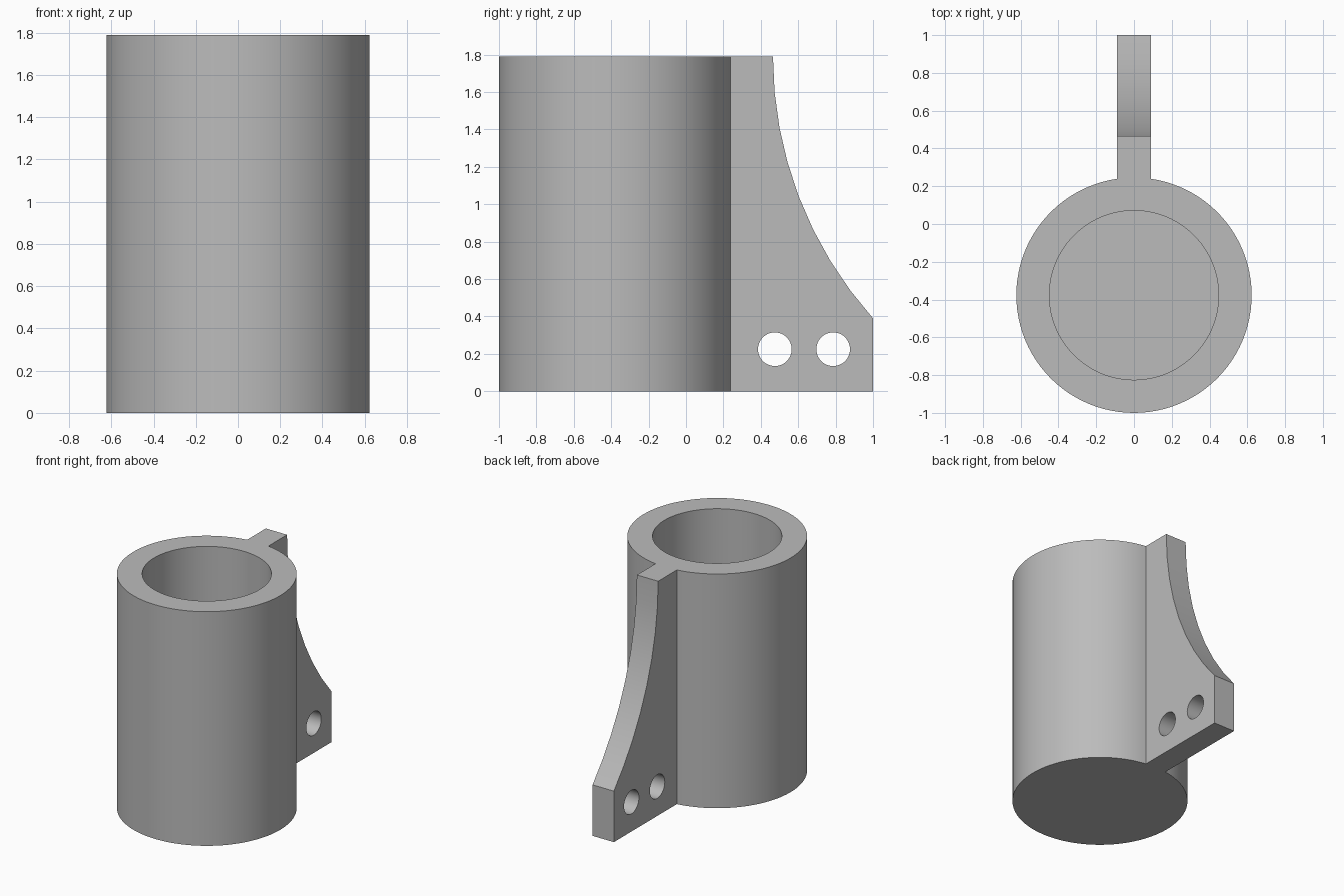
import bpy, bmesh
from math import sin, cos, pi, asin, radians
from mathutils import Matrix

if "Cube" in bpy.data.objects:
    bpy.data.objects.remove(bpy.data.objects["Cube"])

HEIGHT, AXIS_Y = 1.79, -0.377
OUTER, INNER, FLOOR = 0.623, 0.448, 0.18
FIN_HALF = 0.09

metal = bpy.data.materials.new("plain grey")
metal.use_nodes = True
grey = (0.5, 0.5, 0.5, 1)
metal.diffuse_color = grey
metal.node_tree.nodes["Principled BSDF"].inputs["Base Color"].default_value = grey


def make_object(name, bm):
    bmesh.ops.recalc_face_normals(bm, faces=bm.faces)
    mesh = bpy.data.meshes.new(name)
    bm.to_mesh(mesh)
    bm.free()
    mesh.materials.append(metal)
    obj = bpy.data.objects.new(name, mesh)
    bpy.context.collection.objects.link(obj)
    return obj


def cylinder(name, radius, depth, matrix, sides):
    bm = bmesh.new()
    bmesh.ops.create_cone(bm, cap_ends=True, segments=sides, radius1=radius,
                          radius2=radius, depth=depth, matrix=matrix)
    return make_object(name, bm)


def combine(target, other, operation):
    """Apply a boolean to target and discard the other shape."""
    bpy.ops.object.select_all(action="DESELECT")
    bpy.context.view_layer.objects.active = target
    target.select_set(True)
    mod = target.modifiers.new(operation, "BOOLEAN")
    mod.operation, mod.object, mod.solver = operation, other, "EXACT"
    bpy.ops.object.modifier_apply(modifier=mod.name)
    bpy.data.objects.remove(other)


# Round body
holder = cylinder("holder_cup", OUTER, HEIGHT,
                  Matrix.Translation((0, AXIS_Y, HEIGHT / 2)), 96)

# Mounting fin: side profile with a concave arc, extruded across x
top_y, tip_y, tip_z = 0.465, 1.0, 0.39
drop, run = HEIGHT - tip_z, tip_y - top_y
arc_r = (run ** 2 + drop ** 2) / (2 * run)
sweep = asin(drop / arc_r)
steps = 8
profile = [(0.15, 0), (tip_y, 0)]
for i in range(steps, -1, -1):
    a = sweep * i / steps
    profile.append((top_y + arc_r * (1 - cos(a)), HEIGHT - arc_r * sin(a)))
profile.append((0.15, HEIGHT))

bm = bmesh.new()
side = bm.faces.new([bm.verts.new((-FIN_HALF, y, z)) for y, z in profile])
extruded = bmesh.ops.extrude_face_region(bm, geom=[side])["geom"]
bmesh.ops.translate(bm, vec=(2 * FIN_HALF, 0, 0),
                    verts=[v for v in extruded if isinstance(v, bmesh.types.BMVert)])
fin = make_object("mounting_fin", bm)
combine(holder, fin, "UNION")

# Blind bore, open at the top
bore = cylinder("bore_cutter", INNER, HEIGHT,
                Matrix.Translation((0, AXIS_Y, FLOOR + HEIGHT / 2)), 96)
combine(holder, bore, "DIFFERENCE")

# Two screw holes through the fin
for y in (0.475, 0.787):
    matrix = Matrix.Translation((0, y, 0.225)) @ Matrix.Rotation(pi / 2, 4, "Y")
    combine(holder, cylinder("hole_cutter", 0.09, 0.5, matrix, 48), "DIFFERENCE")

bpy.ops.object.shade_smooth_by_angle(angle=radians(30))
